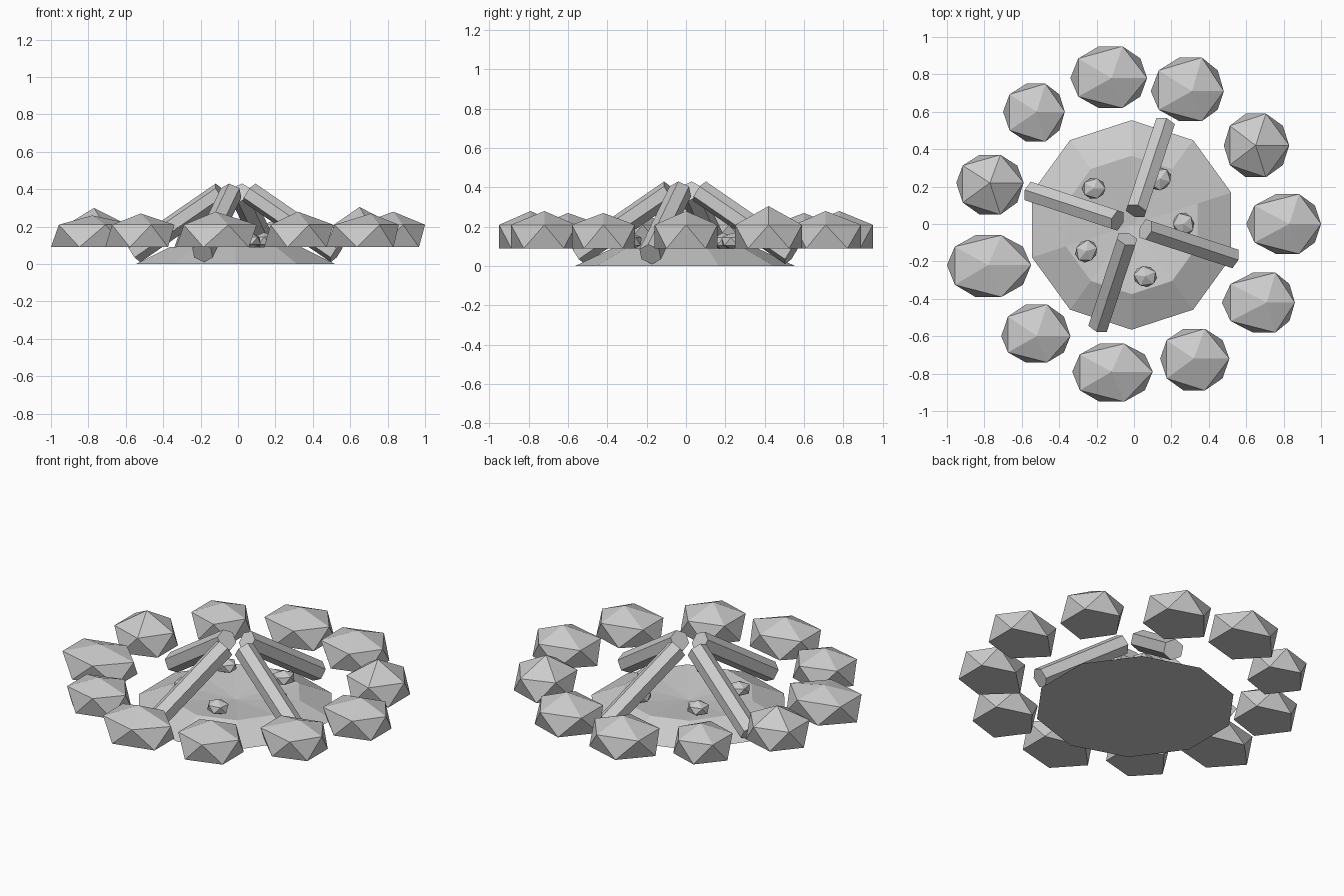
import bpy
import bmesh
import math
from mathutils import Vector, Matrix

cube = bpy.data.objects.get("Cube")
if cube:
    bpy.data.objects.remove(cube)

grey = bpy.data.materials.new("plain_grey")
grey.use_nodes = True
grey.diffuse_color = (0.6, 0.6, 0.6, 1)
grey.node_tree.nodes["Principled BSDF"].inputs["Base Color"].default_value = (0.6, 0.6, 0.6, 1)


def add_object(name, bm):
    """Turn a bmesh into a flat shaded object."""
    bmesh.ops.recalc_face_normals(bm, faces=bm.faces)
    mesh = bpy.data.meshes.new(name)
    bm.to_mesh(mesh)
    bm.free()
    mesh.materials.append(grey)
    obj = bpy.data.objects.new(name, mesh)
    bpy.context.collection.objects.link(obj)
    return obj


def add_rock(name, peak, west, east, south, north, base, shoulder, top):
    """Faceted rock whose reach differs on each side of its peak."""
    bm = bmesh.new()
    bmesh.ops.create_icosphere(bm, subdivisions=1, radius=1)
    for v in bm.verts:
        x, y, z = v.co
        x *= (east if x > 0 else west) / 0.894
        y *= (north if y > 0 else south) / 0.851
        level = top if z > 0.9 else shoulder if z > 0 else base
        v.co = (peak[0] + x, peak[1] + y, level)
    return add_object(name, bm)


# Ring of flat-bottomed stones: peak x, peak y, reach west, east, south, north, top
stones = [
    (.83, 0, .23, .17, .16, .16, .28),
    (.65, .42, .17, .18, .17, .17, .305),
    (.31, .71, .22, .17, .16, .18, .28),
    (-.12, .78, .22, .19, .16, .17, .28),
    (-.52, .6, .18, .15, .16, .15, .27),
    (-.77, .22, .18, .18, .17, .15, .3),
    (-.78, -.22, .22, .23, .17, .16, .26),
    (-.52, -.6, .19, .18, .14, .17, .27),
    (-.12, -.79, .21, .22, .16, .15, .28),
    (.32, -.72, .18, .19, .17, .16, .28),
    (.71, -.42, .24, .15, .16, .16, .27),
]
for i, (x, y, west, east, south, north, top) in enumerate(stones):
    add_rock(f"ring_stone_{i + 1}", (x, y), west, east, south, north, .09, .21, top)

# Ten-sided ash mound with a shallow hollow
centre = Vector((-.013, -.005, 0))
bm = bmesh.new()
rings = []
for radius, height in ((.56, 0), (.37, .09)):
    ring = []
    for k in range(10):
        a = math.radians(90 + 36 * k)
        ring.append(bm.verts.new(centre + Vector((radius * math.cos(a), radius * math.sin(a), height))))
    rings.append(ring)
hollow = bm.verts.new(centre + Vector((0, 0, .045)))
outer, rim = rings
bm.faces.new(outer)
for k in range(10):
    n = (k + 1) % 10
    bm.faces.new((outer[k], outer[n], rim[n], rim[k]))
    bm.faces.new((rim[k], rim[n], hollow))
add_object("ash_mound", bm)

# Four hexagonal logs leaning towards the middle
foot, tip = Vector((-.54, .177, .06)), Vector((-.075, .024, .38))
axis = tip - foot
for i in range(4):
    bm = bmesh.new()
    place = (Matrix.Translation(centre) @ Matrix.Rotation(math.radians(-90 * i), 4, 'Z')
             @ Matrix.Translation((foot + tip) / 2) @ axis.to_track_quat('Z', 'Y').to_matrix().to_4x4())
    bmesh.ops.create_cone(bm, cap_ends=True, segments=6, radius1=.06, radius2=.06,
                          depth=axis.length, matrix=place)
    add_object(f"log_{i + 1}", bm)

# Small coals lying in the hollow
coals = [(-.215, .19), (.14, .24), (.265, 0), (.06, -.28), (-.255, -.145)]
for i, (x, y) in enumerate(coals):
    bm = bmesh.new()
    place = Matrix.Translation((x, y, .125)) @ Matrix.Rotation(i, 4, 'Z') @ Matrix.Diagonal((.07, .062, .045, 1))
    bmesh.ops.create_icosphere(bm, subdivisions=1, radius=1, matrix=place)
    add_object(f"coal_{i + 1}", bm)
